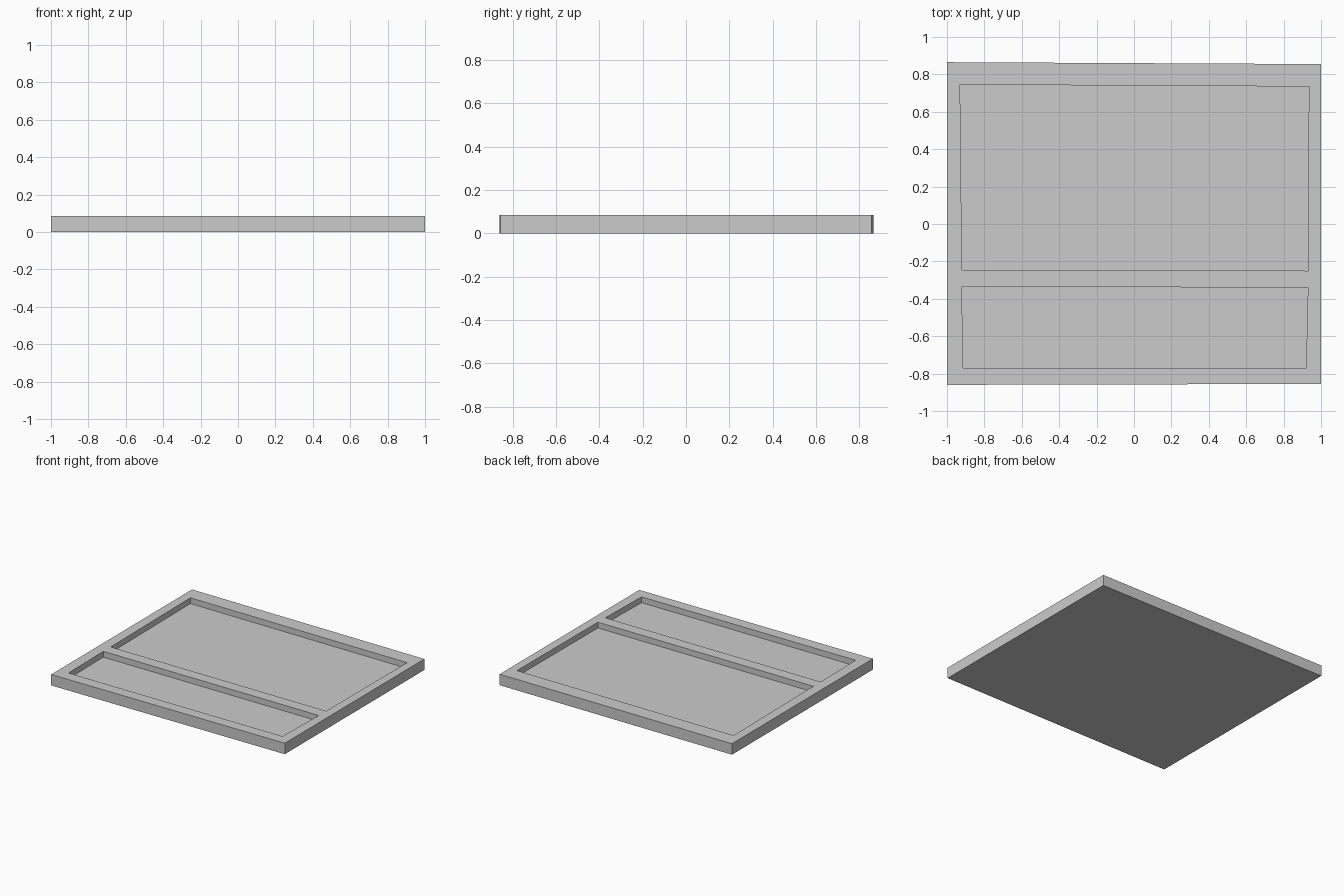
import bpy
import bmesh

cube = bpy.data.objects.get("Cube")
if cube:
    bpy.data.objects.remove(cube, do_unlink=True)

HEIGHT = 0.085
FLOOR = 0.04

grey = bpy.data.materials.new("plain grey")
grey.use_nodes = True
colour = (0.6, 0.6, 0.6, 1)
grey.diffuse_color = colour
grey.node_tree.nodes["Principled BSDF"].inputs["Base Color"].default_value = colour


def prism(name, outline, bottom, top):
    """Extrude a flat counter-clockwise outline between two heights."""
    bm = bmesh.new()
    face = bm.faces.new([bm.verts.new((x, y, bottom)) for x, y in outline])
    new = bmesh.ops.extrude_face_region(bm, geom=[face])["geom"]
    verts = [v for v in new if isinstance(v, bmesh.types.BMVert)]
    bmesh.ops.translate(bm, verts=verts, vec=(0, 0, top - bottom))
    bmesh.ops.recalc_face_normals(bm, faces=bm.faces)
    mesh = bpy.data.meshes.new(name)
    bm.to_mesh(mesh)
    bm.free()
    mesh.materials.append(grey)
    obj = bpy.data.objects.new(name, mesh)
    bpy.context.collection.objects.link(obj)
    return obj


# Slab with a slightly uneven outline
tray = prism("tray", [(-1, -0.86), (1, -0.855), (1, 0.855), (-1, 0.865)], 0, HEIGHT)

# Large back recess and narrow front recess
recesses = {
    "back_recess": [(-0.92, -0.245), (0.93, -0.25), (0.935, 0.735), (-0.93, 0.745)],
    "front_recess": [(-0.915, -0.77), (0.92, -0.77), (0.93, -0.34), (-0.92, -0.335)],
}
for name, outline in recesses.items():
    cutter = prism(name + "_cutter", outline, FLOOR, HEIGHT + 0.1)
    cutter.hide_render = True
    cut = tray.modifiers.new(name, 'BOOLEAN')
    cut.operation = 'DIFFERENCE'
    cut.solver = 'EXACT'
    cut.object = cutter
    bpy.context.view_layer.objects.active = tray
    bpy.ops.object.modifier_apply(modifier=cut.name)
    bpy.data.objects.remove(cutter, do_unlink=True)
